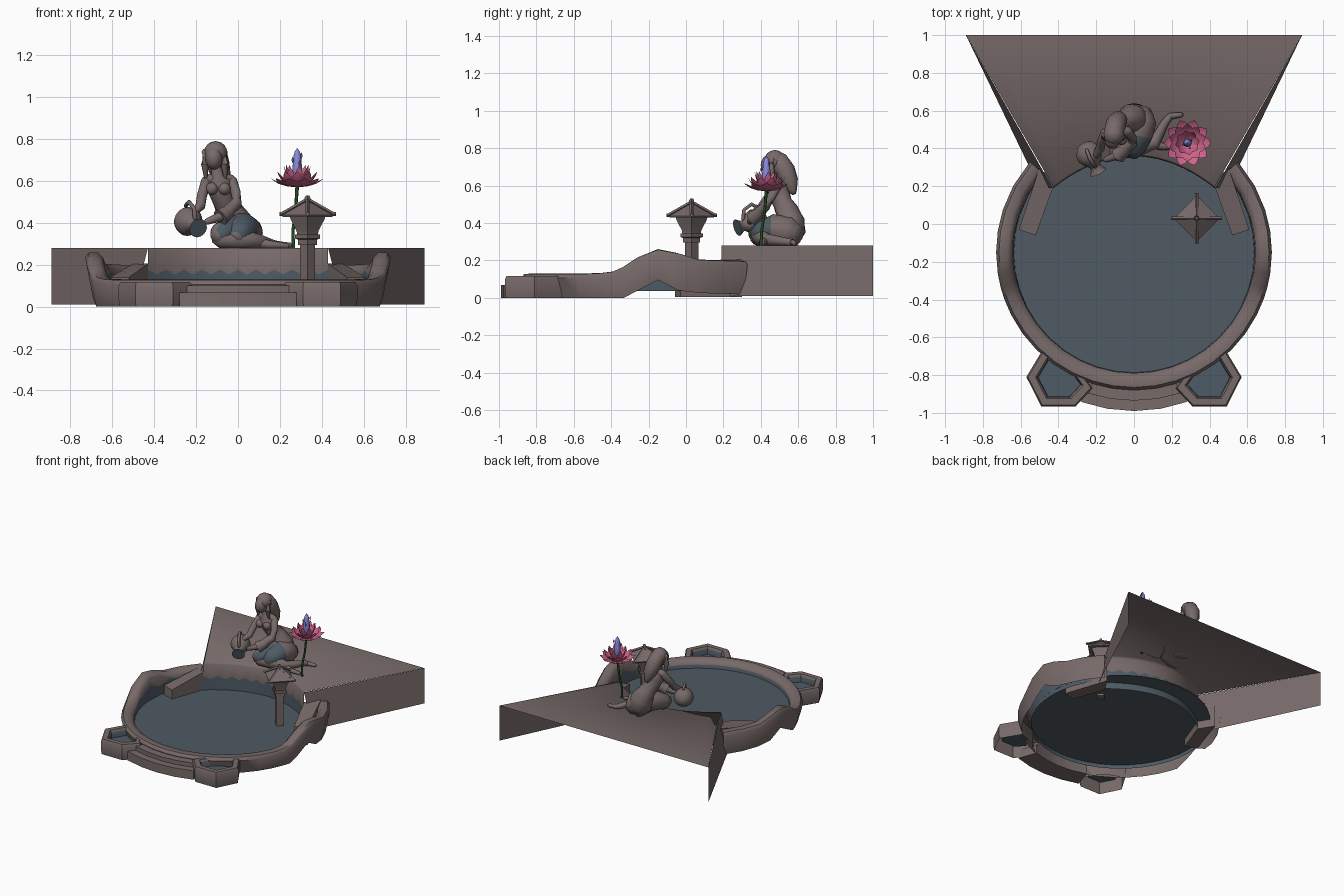
import bpy, bmesh, math
from mathutils import Vector

if "Cube" in bpy.data.objects:
    bpy.data.objects.remove(bpy.data.objects["Cube"])


def material(name, rgb):
    m = bpy.data.materials.new(name)
    m.diffuse_color = (*rgb, 1)
    m.use_nodes = True
    m.node_tree.nodes["Principled BSDF"].inputs["Base Color"].default_value = m.diffuse_color
    return m


STONE = material("stone", (0.185, 0.145, 0.141))
WET = material("wet_stone", (0.075, 0.105, 0.13))
WATER = material("water", (0.078, 0.103, 0.123))
PINK = material("petal_pink", (0.62, 0.13, 0.26))
BUD = material("bud_violet", (0.26, 0.25, 0.72))
GREEN = material("stem_green", (0.015, 0.065, 0.015))


def loft(name, rows, mats, closed=True, caps=(True, True), rule=None, angle=40):
    """Skin rows of points; rule(row, normal, centre) picks a material slot."""
    bm = bmesh.new()
    vs = [[bm.verts.new(p) for p in row] for row in rows]
    n = len(rows[0])
    slots = []
    for i in range(len(rows) - 1):
        for j in range(n if closed else n - 1):
            k = (j + 1) % n
            bm.faces.new((vs[i][j], vs[i][k], vs[i + 1][k], vs[i + 1][j]))
            slots.append(i)
    if closed and caps[0]:
        bm.faces.new(vs[0][::-1])
        slots.append(-1)
    if closed and caps[1]:
        bm.faces.new(vs[-1])
        slots.append(len(rows))
    bm.faces.ensure_lookup_table()
    bmesh.ops.recalc_face_normals(bm, faces=bm.faces[:])
    if rule:
        for f, s in zip(bm.faces, slots):
            f.normal_update()
            f.material_index = rule(s, f.normal, f.calc_center_median())
    me = bpy.data.meshes.new(name)
    bm.to_mesh(me)
    bm.free()
    for m in mats:
        me.materials.append(m)
    ob = bpy.data.objects.new(name, me)
    bpy.context.collection.objects.link(ob)
    bpy.ops.object.select_all(action='DESELECT')
    ob.select_set(True)
    bpy.context.view_layer.objects.active = ob
    bpy.ops.object.shade_smooth_by_angle(angle=math.radians(angle))
    return ob


def tube(name, pts, radii, mats, sides=12, rounded=True, rule=None):
    """Tapered limb along a path, with optional rounded ends."""
    pts, radii = [Vector(p) for p in pts], list(radii)
    if rounded:
        a, b = (pts[0] - pts[1]).normalized(), (pts[-1] - pts[-2]).normalized()
        pts = [pts[0] + a * radii[0] * .8] + pts + [pts[-1] + b * radii[-1] * .8]
        radii = [radii[0] * .5] + radii + [radii[-1] * .5]
    rows = []
    for i, (p, r) in enumerate(zip(pts, radii)):
        d = pts[min(i + 1, len(pts) - 1)] - pts[max(i - 1, 0)]
        q = d.to_track_quat('Z', 'Y')
        rows.append([p + q @ Vector((r * math.cos(t), r * math.sin(t), 0))
                     for t in (2 * math.pi * k / sides for k in range(sides))])
    return loft(name, rows, mats, rule=rule, angle=60)


def ball(name, c, size, mat):
    rows = [[(c[0] + size[0] * math.sin(a) * math.cos(t), c[1] + size[1] * math.sin(a) * math.sin(t),
              c[2] - size[2] * math.cos(a)) for t in (k * math.pi / 7 for k in range(14))]
            for a in (math.pi * (i + .15) / 8.3 for i in range(9))]
    return loft(name, rows, [mat], angle=60)


def stack(name, x, y, profile, mat, sides=4, angle=30):
    rows = [[(x + r * math.cos(t), y + r * math.sin(t), z)
             for t in (2 * math.pi * k / sides for k in range(sides))] for r, z in profile]
    return loft(name, rows, [mat], angle=angle)


def lerp_table(table, v):
    for (a, p), (b, q) in zip(table, table[1:]):
        if v <= b:
            return p + (q - p) * max(0, (v - a) / (b - a))
    return table[-1][1]


# Pool rim: horseshoe with raised shoulders and a low arch at each side
CY = -.15
RIM = [(-.9, .13), (-.5, .13), (-.37, .145), (-.27, .215), (-.15, .26), (-.04, .24), (.07, .205), (.4, .195)]
BASE = [(-.9, 0), (-.31, 0), (-.26, .04), (-.15, .095), (-.04, .04), (.02, .028), (.4, .015)]
angles = [41, 29, 18, 9, 0, -9, -15, -20, -27, -36, -45, -54, -63, -72, -81, -90]
angles += [-180 - a for a in angles[-2::-1]]
rim_cols = []
for i, a in enumerate(angles):
    c, s = math.cos(math.radians(a)), math.sin(math.radians(a))
    h, b = lerp_table(RIM, CY + .72 * s), lerp_table(BASE, CY + .72 * s)
    wet = min(h - .035, .155 + .02 * (-1) ** i)
    prof = [(.70, b), (.73, h - .025), (.715, h - .003), (.67, h), (.645, h - .025), (.64, wet), (.635, .035)]
    rim_cols.append([(r * c, CY + r * s, z) for r, z in prof])
loft("pool_rim", list(zip(*rim_cols)), [STONE, WET], closed=False,
     rule=lambda s, n, c: int(s == 5), angle=50)

# Water sheet
disc = [(.637 * math.cos(t), CY + .637 * math.sin(t), .07) for t in (2 * math.pi * k / 40 for k in range(40))]
loft("water_surface", [disc, [(x, y, .066) for x, y, z in disc]], [WATER])

# Terrace: curved front wall, flat top, flared side walls, open back
ts = [k / 10 - 1 for k in range(21)]
front = [(.43 * t, .36 - .17 * t * t) for t in ts]
rows = [[(x, y, .015) for x, y in front],
        [(x, y - .002, .165 + .012 * (-1) ** k) for k, (x, y) in enumerate(front)],
        [(x, y, .265) for x, y in front],
        [(x, y + .012, .28) for x, y in front],
        [(.89 * t, 1, .28) for t in ts]]
loft("terrace", rows, [STONE, WET], closed=False, rule=lambda s, n, c: int(s == 0), angle=60)
for s, side in ((-1, "left"), (1, "right")):
    loft("terrace_wall_" + side,
         [[(s * .43, .19, .28), (s * .89, 1, .28)], [(s * .50, .19, .01), (s * .89, 1, .01)]],
         [STONE], closed=False)
    # Ramps running from the terrace into the water
    ramp = [(.61, -.03, .14), (.52, -.06, .14), (.43, .19, .205), (.50, .30, .205)]
    loft("ramp_" + side, [[(s * x, y, .005) for x, y, z in ramp], [(s * x, y, z) for x, y, z in ramp]], [STONE])
    # Small side troughs
    hexa = [(.57, -.81), (.49, -.967), (.31, -.967), (.22, -.87), (.33, -.72), (.48, -.66)]
    ring = lambda k, z: [(s * (.395 + (x - .395) * k), -.815 + (y + .815) * k, z) for x, y in hexa]
    loft("trough_" + side, [ring(.97, 0), ring(1, .03), ring(1, .10), ring(.95, .117), ring(.72, .117),
                            ring(.66, .10), ring(.64, .06)], [STONE, WET], caps=(False, True),
         rule=lambda s, n, c: int(s >= 5), angle=35)

# Curved front steps
for name, r, half, z in (("lower_step", .84, 19.5, .068), ("upper_step", .785, 18, .10)):
    arc = [math.radians(-90 + half * k / 2) for k in range(-2, 3)]
    poly = [(r * math.cos(a), CY + r * math.sin(a)) for a in arc]
    poly += [(.69 * math.cos(a), CY + .69 * math.sin(a)) for a in arc[::-1]]
    loft(name, [[(x, y, 0) for x, y in poly], [(x, y, z) for x, y in poly]], [STONE])

# Lantern
LX, LY = .332, .03
stack("lantern_post", LX, LY, [(.036, .05), (.036, .30)], STONE)
stack("lantern_body", LX, LY, [(.045, .295), (.045, .32), (.06, .325), (.06, .345), (.05, .345),
                               (.052, .36), (.08, .415), (.085, .43)], STONE)
stack("lantern_roof", LX, LY, [(.118, .428), (.122, .438), (.02, .498)], STONE)
stack("lantern_finial", LX, LY, [(.012, .49), (.014, .52), (.008, .53)], STONE)
for k in range(4):
    c, s = math.cos(k * math.pi / 2), math.sin(k * math.pi / 2)
    tube("roof_ridge", [(LX + r * c, LY + r * s, z) for r, z in ((.01, .505), (.122, .442), (.135, .442))],
         (.01, .01, .01), [STONE], 4, False)

# Lotus flower
FX, FY = .283, .43
tube("flower_stem", [(.265, .40, .27), (.262, .405, .36), (.275, .42, .46), (FX, FY, .58)],
     (.009, .008, .007, .009), [GREEN], 8, False)
layers = [(10, .125, .612, .0, .034), (10, .10, .645, .5, .03), (8, .065, .675, .2, .024)]
for n, reach, top, shift, w in layers:
    for k in range(n):
        a = 2 * math.pi * (k + shift) / n
        c, s = math.cos(a), math.sin(a)
        petal = []
        for f, wf, zf in ((.08, .25, 0), (.42, .85, .12), (.72, 1, .4), (.88, .6, .7), (1, .03, 1)):
            r, z = reach * f, .57 + (top - .57) * zf
            petal.append([(FX + r * c - o * w * wf * s, FY + r * s + o * w * wf * c, z + abs(o) * .008 * wf)
                          for o in (-1, 0, 1)])
        loft("petal", petal, [PINK], closed=False, angle=30)
stack("flower_bud", FX, FY, [(.008, .58), (.02, .63), (.024, .66), (.02, .69), (.018, .72), (.012, .74), (.002, .755)],
      BUD, 8, 50)
for dx, dy, z in ((-.022, -.01, .70), (.02, .015, .72), (.012, -.028, .685)):
    stack("dew_drop", FX + dx, FY + dy, [(.001, z - .015), (.006, z), (.001, z + .015)], BUD, 6)

# Seated figure: torso, head and hair
tube("torso", [(.0, .555, .35), (-.015, .555, .41), (-.045, .54, .465), (-.07, .515, .51), (-.085, .495, .56),
               (-.09, .49, .60), (-.098, .482, .63), (-.105, .47, .67)],
     (.085, .08, .062, .052, .06, .058, .03, .022), [STONE], 16)
tube("shoulders", [(-.15, .485, .603), (-.09, .495, .612), (-.03, .49, .603)], (.026, .032, .026), [STONE])
for x in (-.125, -.065):
    ball("bust", (x, .448, .563), (.03, .03, .03), STONE)
ball("head", (-.115, .448, .71), (.042, .05, .056), STONE)
ball("hair_cap", (-.107, .475, .735), (.056, .058, .055), STONE)
tube("long_hair", [(-.105, .495, .735), (-.095, .53, .68), (-.08, .555, .62), (-.07, .572, .57)],
     (.052, .055, .046, .022), [STONE])
for x, y in ((-.158, .46), (-.065, .455)):
    tube("hair_lock", [(x, y + .01, .74), (x, y, .68), (x + .005, y + .01, .61)], (.016, .018, .008), [STONE], 8)

# Draped legs, wet on the side facing the pool
wet_rule = lambda s, n, c: int(n.y < -.35 and n.z > -.3 and .32 < c.z < .43 and c.x > -.09)
tube("left_thigh", [(.03, .55, .35), (-.03, .47, .365), (-.085, .385, .345)], (.085, .075, .055),
     [STONE, WET], 18, rule=wet_rule)
tube("right_thigh", [(.035, .55, .35), (.02, .47, .37), (.0, .40, .345)], (.085, .078, .06),
     [STONE, WET], 18, rule=wet_rule)
tube("left_shin", [(-.085, .385, .325), (.0, .40, .315), (.09, .43, .31)], (.045, .042, .03), [STONE])
tube("right_shin", [(.0, .40, .325), (.11, .43, .31), (.16, .53, .30), (.19, .57, .295)],
     (.05, .033, .022, .018), [STONE])
tube("right_foot", [(.19, .57, .295), (.25, .578, .292)], (.018, .013), [STONE], 8)
tube("left_foot", [(.09, .43, .305), (.15, .41, .296), (.235, .41, .29)], (.028, .02, .012), [STONE], 8)

# Arms and sleeves
tube("left_arm", [(-.15, .485, .60), (-.172, .435, .53), (-.18, .40, .48), (-.205, .36, .455)],
     (.026, .024, .024, .016), [STONE])
tube("right_arm", [(-.03, .488, .60), (-.01, .455, .54), (-.005, .425, .49), (-.07, .37, .435), (-.15, .34, .405)],
     (.026, .024, .027, .026, .015), [STONE])
tube("right_sleeve", [(-.01, .43, .50), (-.05, .39, .45), (-.085, .362, .425)], (.022, .034, .042), [STONE], 10, False)

# Pouring jug with water in its mouth
p, q = Vector((-.265, .425, .425)), Vector((-.19, .275, .375))
prof = ((0, .02), (.06, .045), (.25, .066), (.42, .07), (.6, .055), (.76, .03), (.85, .03), (1, .046), (.97, .036))
tube("jug", [p.lerp(q, f) for f, r in prof[:8]], [r for f, r in prof[:8]], [STONE, WET], 16, False,
     rule=lambda s, n, c: int(s == 8))
tube("jug_handle", [(-.25, .39, .48), (-.235, .35, .50), (-.21, .31, .47), (-.205, .305, .42)],
     (.01, .01, .01, .01), [STONE], 8)
